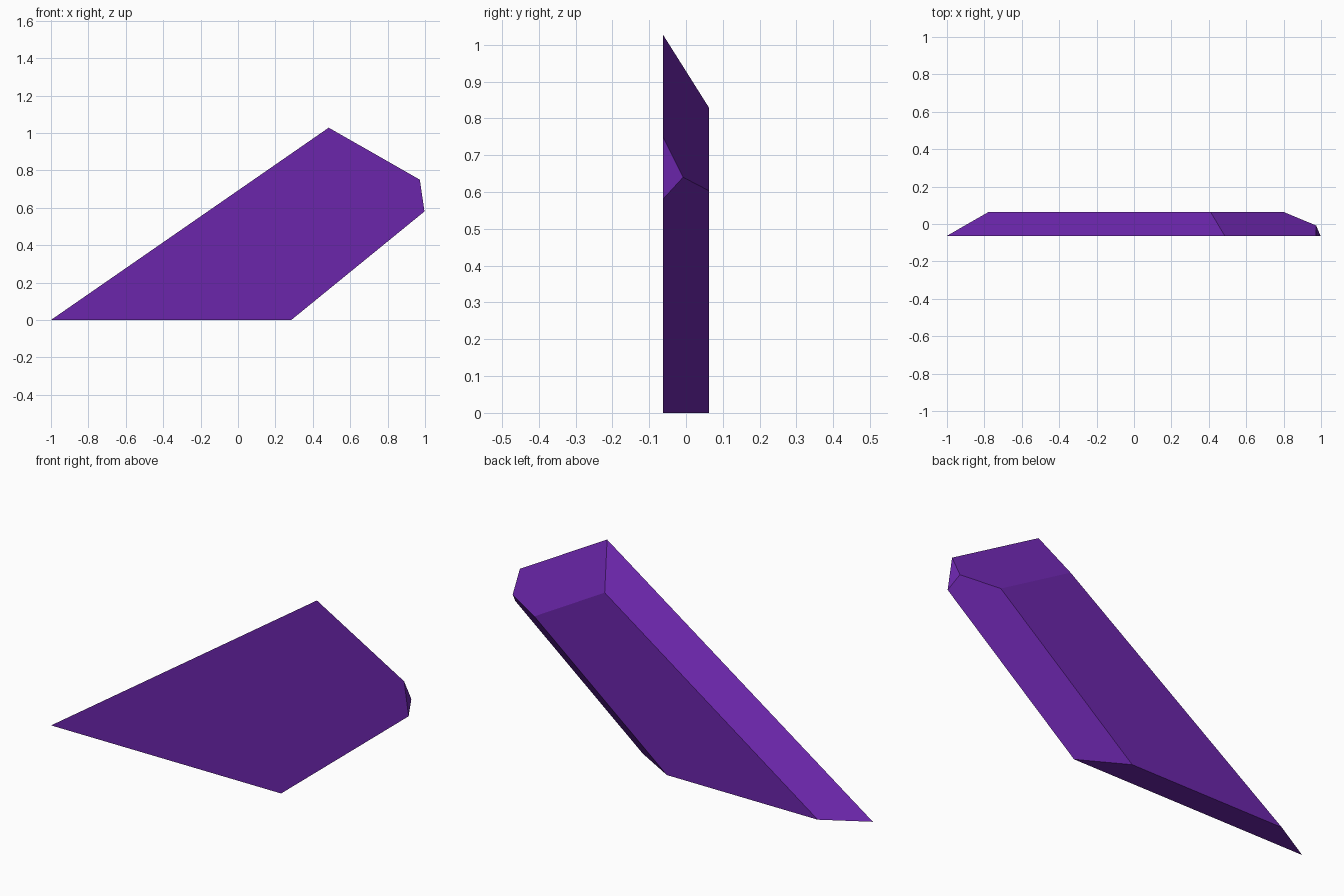
import bpy
import bmesh

cube = bpy.data.objects.get("Cube")
if cube:
    bpy.data.objects.remove(cube, do_unlink=True)

# Single flat purple
purple = bpy.data.materials.new("deep_purple")
purple.use_nodes = True
colour = (0.147, 0.019, 0.407, 1.0)
purple.diffuse_color = colour
purple.node_tree.nodes["Principled BSDF"].inputs["Base Color"].default_value = colour

HALF = 0.063  # half the thickness of the shard

bm = bmesh.new()


def outline(points, y):
    return [bm.verts.new((x, y, z)) for x, z in points]


# Wide front outline and smaller back outline
tip, heel, corner, nose, peak = outline(
    [(-1, 0), (0.285, 0), (0.997, 0.58), (0.972, 0.75), (0.485, 1.028)], -HALF)
back_tip, back_heel, back_nose, back_peak = outline(
    [(-0.78, 0), (0.063, 0), (0.803, 0.603), (0.41, 0.828)], HALF)

# Point where the small nose chip meets the two slanted edges
chip = bm.verts.new((0.974, -0.008, 0.64))

for face in (
    (tip, heel, corner, nose, peak),               # front
    (back_tip, back_peak, back_nose, back_heel),   # back
    (tip, back_tip, back_heel, heel),              # base
    (heel, back_heel, back_nose, chip, corner),    # lower slanted edge
    (corner, chip, nose),                          # nose chip
    (nose, chip, back_nose, back_peak, peak),      # upper end
    (peak, back_peak, back_tip, tip),              # long slanted top
):
    bm.faces.new(face)
bmesh.ops.recalc_face_normals(bm, faces=bm.faces)

mesh = bpy.data.meshes.new("angular_shard")
bm.to_mesh(mesh)
bm.free()
mesh.materials.append(purple)
shard = bpy.data.objects.new("angular_shard", mesh)
bpy.context.collection.objects.link(shard)
